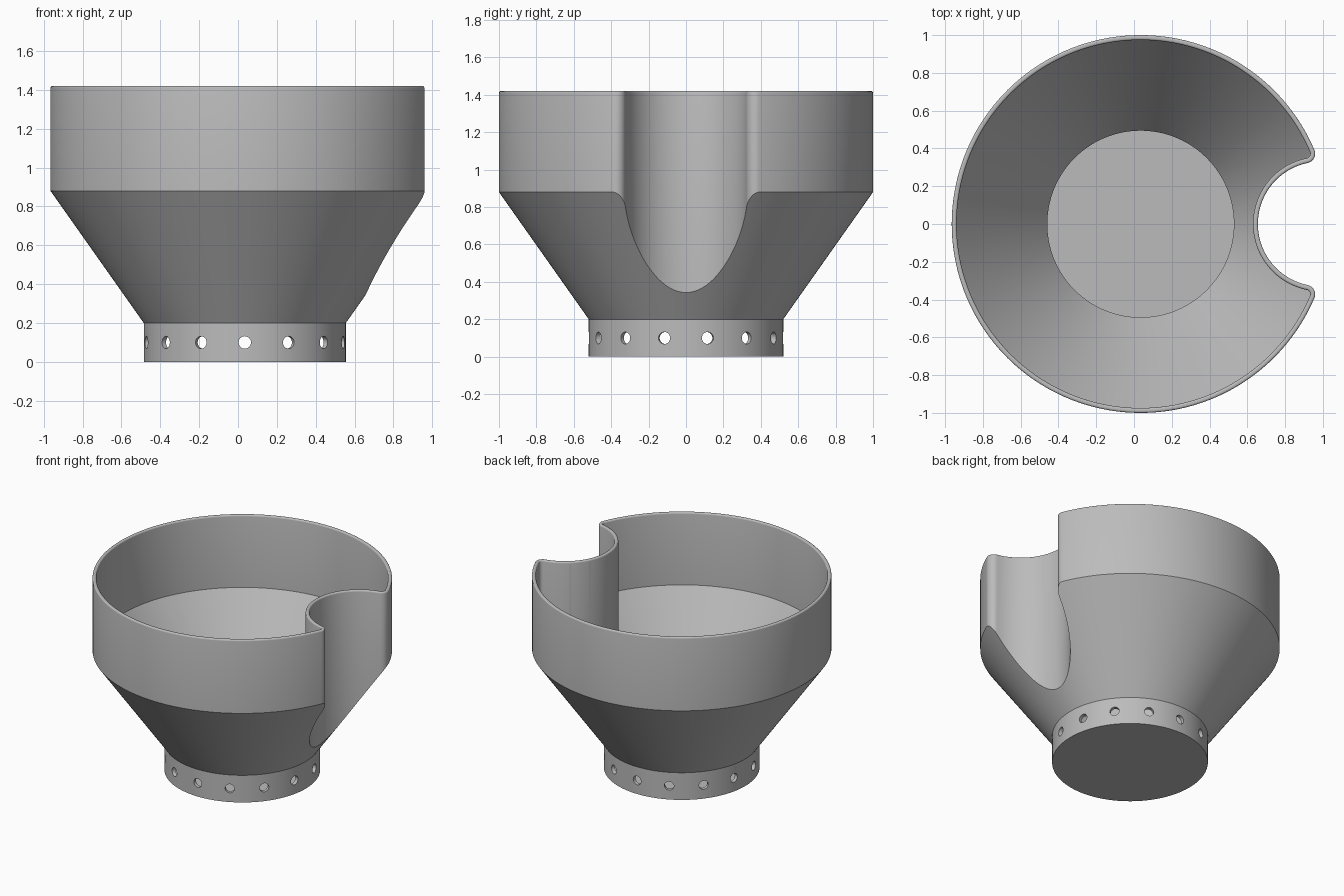
import bpy, bmesh
from math import sin, cos, pi, tau, atan2, sqrt, radians
from mathutils import Matrix, Vector

if "Cube" in bpy.data.objects:
    bpy.data.objects.remove(bpy.data.objects["Cube"])

AXIS = 0.035              # x of the bowl's axis
R, COLLAR_R = 1.0, 0.52
TOP, RIM = 1.42, 0.01     # height, rim rounding
WALL = 0.026
NOTCH_X, NOTCH_R, LIP_R = 0.986, 0.33, 0.05
SLOPE = (R - COLLAR_R) / 0.68

# Centre of the lip fillet between bowl and notch
d1, d2, s = R - LIP_R, NOTCH_R + LIP_R, NOTCH_X - AXIS
lip_dx = (d1 * d1 - d2 * d2 + s * s) / (2 * s)
lip_y = sqrt(d1 * d1 - lip_dx * lip_dx)
lip_x = AXIS + lip_dx


def arc(cx, cy, r, a0, a1, n):
    return [(cx + r * cos(a0 + (a1 - a0) * i / n),
             cy + r * sin(a0 + (a1 - a0) * i / n)) for i in range(n)]


def outline(inset):
    """Plan of the bowl with its notch, moved inward by inset."""
    a = atan2(lip_y, lip_dx)
    b = atan2(-lip_y, NOTCH_X - lip_x)
    r = LIP_R - inset
    return (arc(AXIS, 0, R - inset, a, tau - a, 180)
            + arc(lip_x, -lip_y, r, -a, -b, 14)
            + arc(NOTCH_X, 0, NOTCH_R + inset, pi - b, pi + b, 56)
            + arc(lip_x, lip_y, r, b, a, 14))


def loft(bm, loops, caps=True):
    rings = [[bm.verts.new(p) for p in loop] for loop in loops]
    n = len(rings[0])
    for lo, hi in zip(rings, rings[1:]):
        for i in range(n):
            j = (i + 1) % n
            bm.faces.new((lo[i], lo[j], hi[j], hi[i]))
    if caps:
        bm.faces.new(rings[0][::-1])
        bm.faces.new(rings[-1])


def make(name, bm):
    bmesh.ops.recalc_face_normals(bm, faces=bm.faces)
    mesh = bpy.data.meshes.new(name)
    bm.to_mesh(mesh)
    bm.free()
    ob = bpy.data.objects.new(name, mesh)
    bpy.context.collection.objects.link(ob)
    return ob


def turned(name, profile):
    bm = bmesh.new()
    loft(bm, [[(x, y, z) for x, y in arc(AXIS, 0, r, 0, tau, 192)]
              for r, z in profile])
    return make(name, bm)


def prism(name, inset, z0, z1):
    bm = bmesh.new()
    loft(bm, [[(x, y, z) for x, y in outline(inset)] for z in (z0, z1)])
    return make(name, bm)


def combine(ob, other, operation):
    mod = ob.modifiers.new("cut", 'BOOLEAN')
    mod.operation, mod.solver, mod.object = operation, 'EXACT', other
    bpy.context.view_layer.objects.active = ob
    bpy.ops.object.modifier_apply(modifier=mod.name)
    bpy.data.objects.remove(other)


# Outer body: collar and cone, trimmed by the notched plan
bowl = turned("notched_bowl", [(COLLAR_R, 0), (COLLAR_R, 0.2),
                               (COLLAR_R + 0.9 * SLOPE, 1.1),
                               (COLLAR_R + 0.9 * SLOPE, 1.6)])
combine(bowl, prism("outer_plan", 0, -0.2, TOP - RIM), 'INTERSECT')

# Cavity with an even wall
inner = COLLAR_R - WALL
cavity = turned("cavity", [(inner, WALL), (inner, 0.208),
                           (inner + 0.9 * SLOPE, 1.108),
                           (inner + 0.9 * SLOPE, 1.7)])
combine(cavity, prism("inner_plan", WALL, -0.3, 1.55), 'INTERSECT')
combine(bowl, cavity, 'DIFFERENCE')

# Ring of drain holes through the collar
bm = bmesh.new()
for i in range(14):
    a = tau * i / 14 - pi / 2
    out = Vector((cos(a), sin(a), 0))
    place = (Matrix.Translation(out * COLLAR_R + Vector((AXIS, 0, 0.1)))
             @ out.to_track_quat('Z', 'Y').to_matrix().to_4x4())
    bmesh.ops.create_cone(bm, cap_ends=True, segments=24, radius1=0.032,
                          radius2=0.032, depth=0.15, matrix=place)
combine(bowl, make("hole_cutters", bm), 'DIFFERENCE')

# Rounded rim replaces the flat top
bm = bmesh.new()
bm.from_mesh(bowl.data)
flat = [f for f in bm.faces if all(v.co.z > TOP - RIM - 0.001 for v in f.verts)]
bmesh.ops.delete(bm, geom=flat, context='FACES')
steps = [i * pi / 8 for i in range(5)]
section = [(RIM * (1 - cos(t)), TOP - RIM + RIM * sin(t)) for t in steps]
section += [(WALL - inset, z) for inset, z in reversed(section)]
loft(bm, [[(x, y, z) for x, y in outline(inset)] for inset, z in section], caps=False)
bmesh.ops.remove_doubles(bm, verts=bm.verts, dist=0.0003)
bmesh.ops.recalc_face_normals(bm, faces=bm.faces)
bm.to_mesh(bowl.data)
bm.free()

# Single grey material
grey = bpy.data.materials.new("light_grey")
grey.use_nodes = True
grey.diffuse_color = (0.5, 0.5, 0.5, 1)
grey.node_tree.nodes["Principled BSDF"].inputs["Base Color"].default_value = (0.5, 0.5, 0.5, 1)
bowl.data.materials.clear()
bowl.data.materials.append(grey)
for p in bowl.data.polygons:
    p.material_index = 0

bpy.ops.object.select_all(action='DESELECT')
bowl.select_set(True)
bpy.context.view_layer.objects.active = bowl
bpy.ops.object.shade_smooth_by_angle(angle=radians(30))
